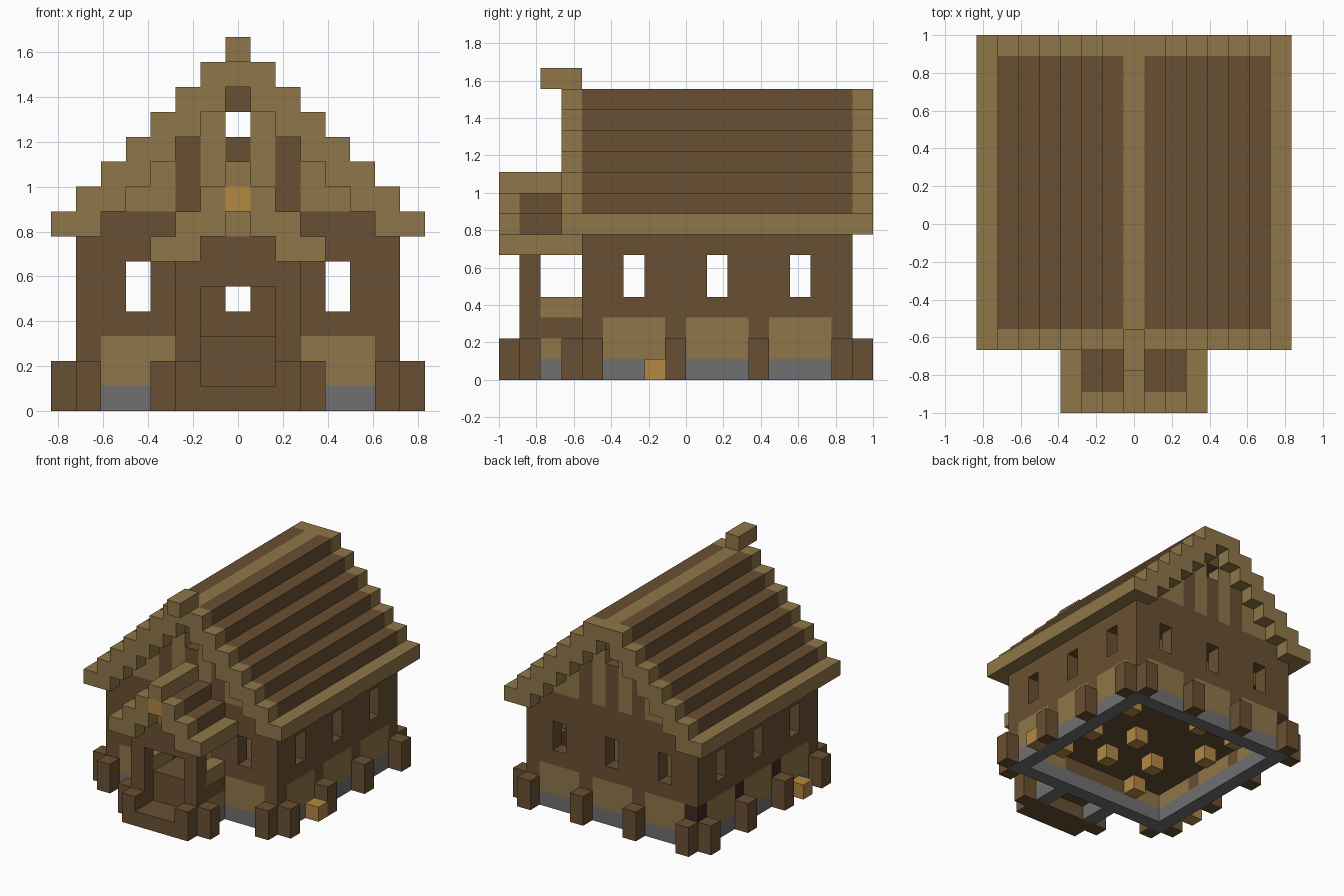
import bpy
import bmesh
from mathutils import Vector

cube = bpy.data.objects.get("Cube")
if cube:
    bpy.data.objects.remove(cube, do_unlink=True)

U = 1 / 9                      # edge of one building block
LAST = 14                      # last column across the width


# Colours
def linear(c):
    c /= 255
    return c / 12.92 if c <= 0.04045 else ((c + 0.055) / 1.055) ** 2.4


def material(name, *rgb):
    m = bpy.data.materials.new(name)
    colour = [linear(c) for c in rgb] + [1]
    m.diffuse_color = colour
    m.use_nodes = True
    m.node_tree.nodes["Principled BSDF"].inputs["Base Color"].default_value = colour
    return m


BROWN, TAN, STONE, ORANGE, DARK = range(5)
mats = [material("brown timber", 105, 80, 50), material("tan wood", 143, 119, 73),
        material("grey stone", 112, 112, 112), material("orange wood", 178, 136, 68),
        material("dark timber", 62, 40, 32)]

grid = {}                      # block position -> (part, colour)


def span(v):
    return range(v, v + 1) if isinstance(v, int) else range(v[0], v[1] + 1)


def fill(part, colour, xs, ys, zs, mirror=False):
    for i in span(xs):
        for j in span(ys):
            for k in span(zs):
                for x in ({i, LAST - i} if mirror else {i}):
                    grid[x, j, k] = (part, colour)


def carve(xs, ys, zs, mirror=False):
    for i in span(xs):
        for j in span(ys):
            for k in span(zs):
                for x in ({i, LAST - i} if mirror else {i}):
                    grid.pop((x, j, k), None)


def ring(part, colour, zs):
    fill(part, colour, 1, (4, 16), zs, True)
    for j in (4, 16):
        fill(part, colour, (1, 13), j, zs)


# House walls on a stone base, with tan panels
ring("foundation", STONE, 0)
ring("house_walls", BROWN, (1, 6))
for j in (5, 9, 13):
    fill("house_walls", TAN, 1, (j, j + 2), (1, 2), True)
for j in (4, 16):
    fill("house_walls", TAN, (2, 4), j, (1, 2), True)
fill("house_walls", TAN, (6, 8), 16, (1, 2))
for j in (8, 12, 16):
    fill("house_walls", DARK, 1, j, 2)

# Gables with tan stripes and a small attic opening
for j in (4, 16):
    for k in range(7, 13):
        fill("gables", BROWN, (k - 5, LAST + 5 - k), j, k)
        for i in (3, 4, 6):
            if k > 7 and i >= k - 5:
                fill("gables", TAN, i, j, k, True)
    carve(7, j, 11)

# Windows and doorway
for j in (6, 10, 14):
    carve(1, j, (4, 5), True)
for j in (4, 16):
    carve(3, j, (4, 5), True)
carve(7, 16, (4, 5))
carve((6, 8), 4, (3, 4))

# Raised floor
fill("floor", BROWN, (2, 12), (5, 15), 2)

# Stepped main roof with tan eaves, ridge and barge boards
for k in range(7, 14):
    for i in (k - 7, k - 6):
        fill("main_roof", TAN if i in (0, 7) else BROWN, i, (4, 16), k, True)
        for j in (3, 17):
            fill("barge_boards", TAN, i, j, k, True)
fill("ridge_ornament", TAN, 7, (2, 3), 14)

# Posts around the base
for j in (4, 8, 12, 16):
    fill("base_posts", BROWN, 0, j, (0, 1), True)
fill("base_posts", BROWN, 1, 3, (0, 1), True)
for i in (1, 5):
    fill("base_posts", BROWN, i, 17, (0, 1), True)

# Porch walls, low rails and front arch
for k, colour in enumerate((STONE, TAN, BROWN, TAN)):
    fill("porch_walls", colour, 5, (2, 3), k, True)
fill("porch_walls", BROWN, 5, 1, (0, 6), True)
fill("porch_walls", BROWN, (6, 8), 1, (5, 6))
fill("porch_walls", TAN, 7, 1, 7)
fill("porch_posts", BROWN, 4, 1, (0, 1), True)
fill("porch_posts", BROWN, 5, 0, (0, 1), True)

# Entrance step and porch floor
fill("entrance_step", BROWN, (6, 8), (0, 1), 0)
fill("porch_floor", BROWN, (6, 8), (2, 3), 2)
fill("porch_floor", BROWN, (6, 8), 2, 1)

# Stepped porch roof
for k in (6, 7, 8):
    for i in (k - 2, k - 1):
        fill("porch_roof", TAN if i == 4 else BROWN, i, (1, 3), k, True)
        fill("porch_roof", TAN, i, 0, k, True)
fill("porch_roof", TAN, 7, (0, 3), 9)
fill("porch_lamp", ORANGE, 7, 0, 8)

# Orange blocks under the floor and beside the base
for i, j in ((11, 13), (8, 10), (11, 9), (6, 14), (8, 7), (3, 11), (5, 8),
             (3, 14), (11, 6), (4, 5), (7, 3)):
    fill("floor_blocks", ORANGE, i, j, 1)
fill("side_blocks", ORANGE, 14, 7, 0)
fill("side_blocks", ORANGE, 0, 6, 0)


# Turn each part into a mesh of its exposed block faces
def build(part):
    bm = bmesh.new()
    for cell, (name, colour) in grid.items():
        if name != part:
            continue
        centre = Vector(cell) + Vector((-7, -8.5, 0.5))
        for axis in range(3):
            for sign in (-1, 1):
                n = Vector((0, 0, 0))
                n[axis] = sign
                if tuple(int(c + d) for c, d in zip(cell, n)) in grid:
                    continue
                a = Vector((0, 0, 0))
                a[(axis + 1) % 3] = 1
                b = n.cross(a)
                ring_pts = (-a - b, a - b, a + b, b - a)
                f = bm.faces.new([bm.verts.new((centre + (n + p) / 2) * U)
                                  for p in ring_pts])
                f.material_index = colour
    bmesh.ops.remove_doubles(bm, verts=bm.verts, dist=U / 100)
    bmesh.ops.dissolve_limit(bm, angle_limit=0.01, verts=bm.verts, edges=bm.edges,
                             delimit={'MATERIAL'})
    mesh = bpy.data.meshes.new(part)
    bm.to_mesh(mesh)
    bm.free()
    for m in mats:
        mesh.materials.append(m)
    bpy.context.scene.collection.objects.link(bpy.data.objects.new(part, mesh))


for part in sorted({name for name, colour in grid.values()}):
    build(part)
